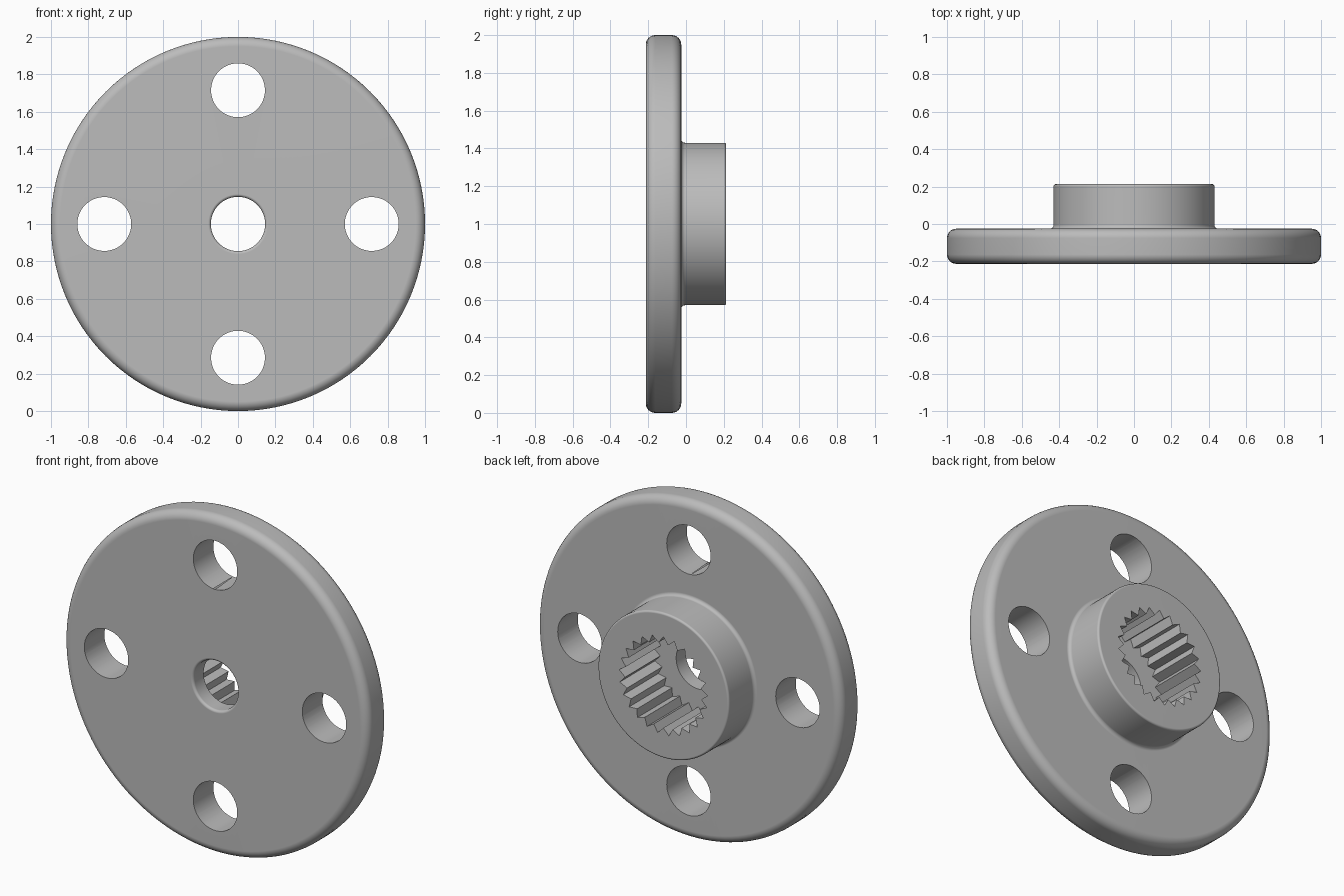
import bpy, bmesh
from math import sin, cos, pi, radians

if "Cube" in bpy.data.objects:
    bpy.data.objects.remove(bpy.data.objects["Cube"])

FRONT, BACK = -0.213, 0.213      # overall depth
PLATE_BACK = -0.025              # rear face of the round plate
FLOOR = -0.115                   # bottom of the toothed socket
HUB_R, BORE_R = 0.43, 0.145
TEETH = 25

grey = bpy.data.materials.new("mid_grey")
grey.use_nodes = True
colour = (0.5, 0.5, 0.5, 1)
grey.diffuse_color = colour
grey.node_tree.nodes["Principled BSDF"].inputs["Base Color"].default_value = colour


def arc(r, y, radius, start, end, steps=6):
    """Rounded corner in the radius/depth plane."""
    angles = [radians(start + (end - start) * i / steps) for i in range(steps + 1)]
    return [(r + radius * cos(a), y + radius * sin(a)) for a in angles]


def make_object(name, bm):
    bmesh.ops.recalc_face_normals(bm, faces=bm.faces)
    mesh = bpy.data.meshes.new(name)
    bm.to_mesh(mesh)
    bm.free()
    mesh.materials.append(grey)
    obj = bpy.data.objects.new(name, mesh)
    bpy.context.collection.objects.link(obj)
    return obj


def lathe(name, profile, sides=128):
    """Spin a closed radius/depth profile round the y axis at z = 1."""
    bm = bmesh.new()
    rings = []
    for i in range(sides):
        a = 2 * pi * i / sides
        rings.append([bm.verts.new((r * sin(a), y, 1 + r * cos(a))) for r, y in profile])
    for i in range(sides):
        a, b = rings[i], rings[(i + 1) % sides]
        for j in range(len(profile)):
            k = (j + 1) % len(profile)
            bm.faces.new((a[j], a[k], b[k], b[j]))
    return make_object(name, bm)


def prism(name, outline, y0, y1):
    """Extrude an x/z outline along y."""
    bm = bmesh.new()
    face = bm.faces.new([bm.verts.new((x, y0, z)) for x, z in outline])
    new = bmesh.ops.extrude_face_region(bm, geom=[face])["geom"]
    bmesh.ops.translate(bm, vec=(0, y1 - y0, 0),
                        verts=[v for v in new if isinstance(v, bmesh.types.BMVert)])
    return make_object(name, bm)


def circle(cx, cz, r, sides=64):
    return [(cx + r * sin(2 * pi * i / sides), cz + r * cos(2 * pi * i / sides))
            for i in range(sides)]


# Round plate and hub in one turned body with rounded edges
E, F, H, B = 0.05, 0.02, 0.012, 0.015
profile = (arc(BORE_R + B, FRONT + B, B, 180, 270)
           + arc(1 - E, FRONT + E, E, -90, 0)
           + arc(1 - E, PLATE_BACK - E, E, 0, 90)
           + arc(HUB_R + F, PLATE_BACK + F, F, 270, 180)
           + arc(HUB_R - H, BACK - H, H, 0, 90)
           + [(BORE_R, BACK)])
body = lathe("flanged_hub", profile)

# Cutters: four mounting holes and the toothed socket
cutters = []
for i in range(4):
    a = i * pi / 2
    cutters.append(prism("mounting_hole_cutter",
                         circle(0.715 * sin(a), 1 + 0.715 * cos(a), 0.144), -0.5, 0.5))
spline = []
for i in range(2 * TEETH):
    a, r = pi * i / TEETH, 0.25 if i % 2 else 0.29
    spline.append((r * sin(a), 1 + r * cos(a)))
cutters.append(prism("toothed_socket_cutter", spline, FLOOR, 0.5))

for cutter in cutters:
    mod = body.modifiers.new("cut", 'BOOLEAN')
    mod.operation, mod.solver, mod.object = 'DIFFERENCE', 'EXACT', cutter

# Apply the cuts, then remove the cutters
bpy.ops.object.select_all(action='DESELECT')
body.select_set(True)
bpy.context.view_layer.objects.active = body
for mod in list(body.modifiers):
    bpy.ops.object.modifier_apply(modifier=mod.name)
for cutter in cutters:
    bpy.data.objects.remove(cutter)

# Smooth curved walls, crisp rims and teeth
bpy.ops.object.shade_smooth_by_angle(angle=radians(28))
weighted = body.modifiers.new("even_shading", 'WEIGHTED_NORMAL')
weighted.keep_sharp = True
